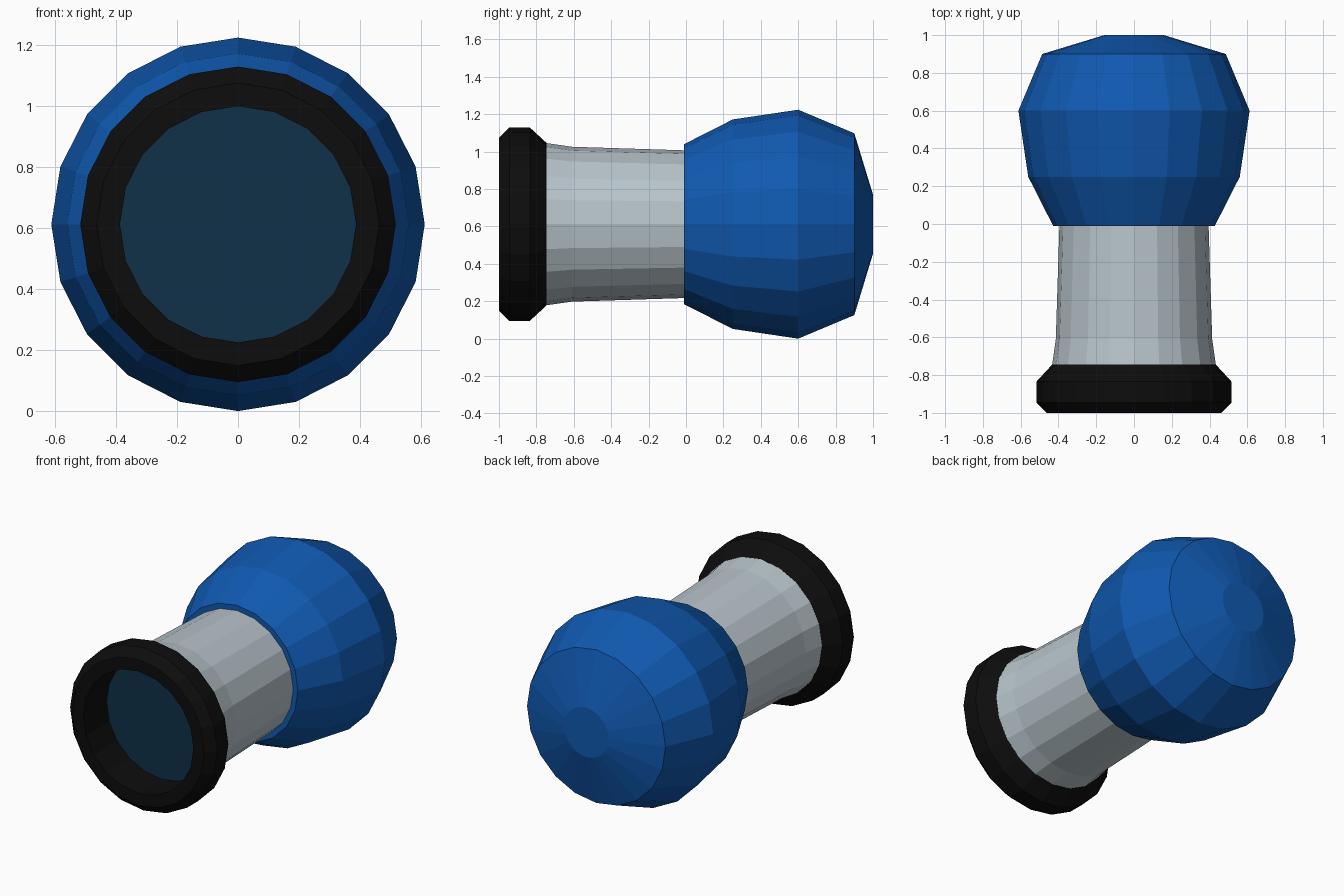
import bpy
import bmesh
from math import sin, cos, pi

SIDES = 20
AXIS_HEIGHT = 0.612

if "Cube" in bpy.data.objects:
    bpy.data.objects.remove(bpy.data.objects["Cube"], do_unlink=True)


def make_material(name, rgb):
    mat = bpy.data.materials.new(name)
    mat.use_nodes = True
    mat.diffuse_color = (*rgb, 1)
    mat.node_tree.nodes["Principled BSDF"].inputs["Base Color"].default_value = (*rgb, 1)
    return mat


def lathe(name, profile, mat, loop=False):
    """Turn (y, radius) points about the y axis; cap the ends or close the loop."""
    bm = bmesh.new()
    rings = []
    for y, r in profile:
        angles = [2 * pi * i / SIDES for i in range(SIDES)]
        rings.append([bm.verts.new((r * sin(a), y, AXIS_HEIGHT + r * cos(a))) for a in angles])
    pairs = list(zip(rings, rings[1:]))
    if loop:
        pairs.append((rings[-1], rings[0]))
    else:
        bm.faces.new(rings[0])
        if len(rings) > 1:
            bm.faces.new(rings[-1][::-1])
    for a, b in pairs:
        for i in range(SIDES):
            j = (i + 1) % SIDES
            bm.faces.new((a[i], b[i], b[j], a[j]))
    bmesh.ops.recalc_face_normals(bm, faces=bm.faces)
    mesh = bpy.data.meshes.new(name)
    bm.to_mesh(mesh)
    bm.free()
    mesh.materials.append(mat)
    obj = bpy.data.objects.new(name, mesh)
    bpy.context.collection.objects.link(obj)
    return obj


blue = make_material("blue", (0.005, 0.10, 0.44))
silver = make_material("silver", (0.48, 0.56, 0.60))
black = make_material("black", (0.004, 0.004, 0.004))
glass = make_material("dark_teal", (0.005, 0.03, 0.065))

# Faceted rear bulb
lathe("rear_bulb", [(-0.01, 0.428), (0.25, 0.56), (0.6, 0.612), (0.9, 0.486), (1.0, 0.157)], blue)

# Barrel, flaring slightly towards the front
lathe("barrel", [(-0.75, 0.434), (-0.61, 0.414), (0.02, 0.394)], silver)

# Bevelled front ring with an open bore
lathe("front_ring", [(-1.0, 0.387), (-1.0, 0.463), (-0.945, 0.517), (-0.835, 0.517),
                     (-0.745, 0.434), (-0.745, 0.387)], black, loop=True)

# Lens at the bottom of the bore
lathe("lens", [(-0.765, 0.387), (-0.757, 0.387)], glass)
